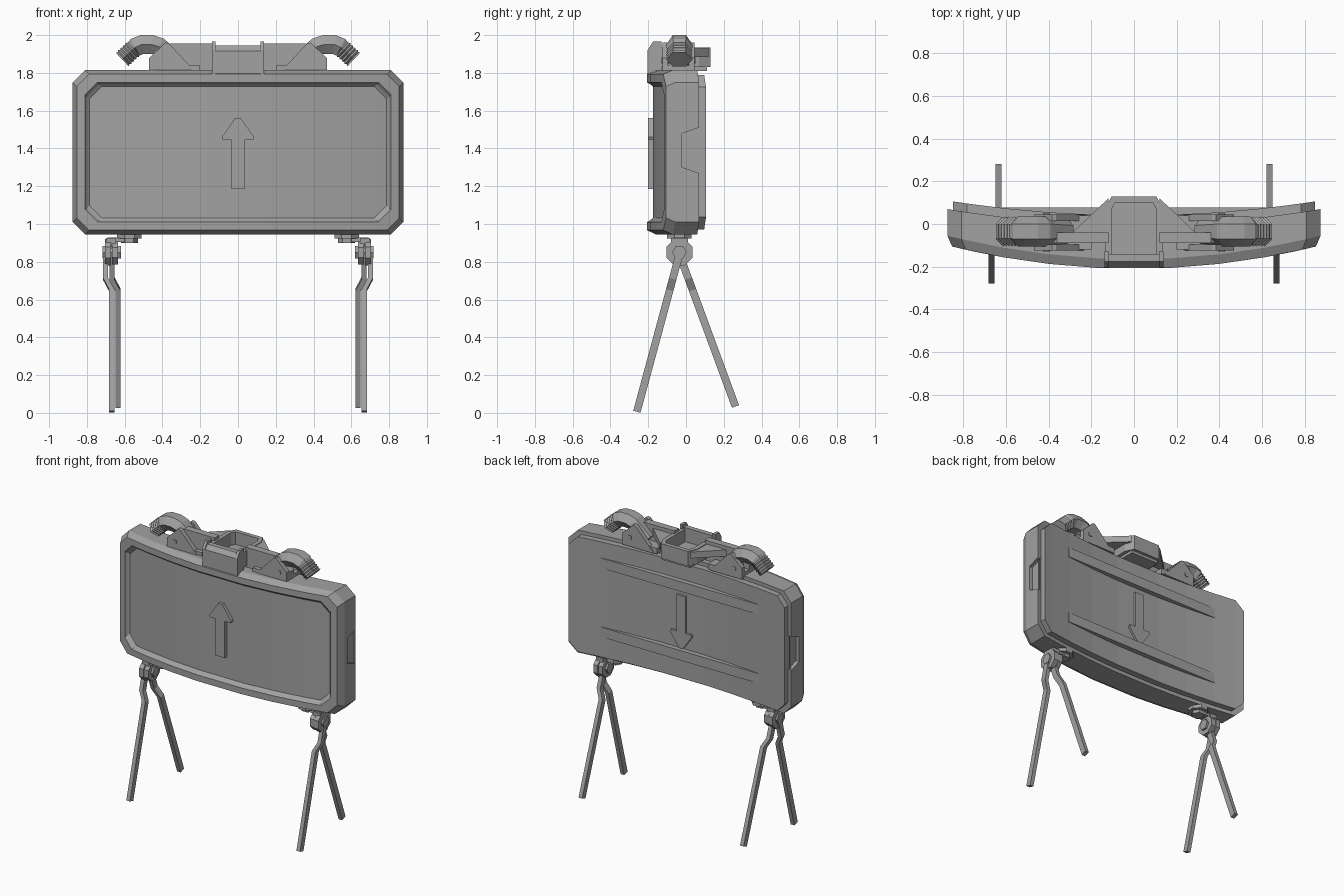
import bpy, bmesh, math
from mathutils import Vector

cube = bpy.data.objects.get("Cube")
if cube:
    bpy.data.objects.remove(cube, do_unlink=True)

grey = bpy.data.materials.new("matte_grey")
grey.use_nodes = True
grey.diffuse_color = (0.36, 0.36, 0.36, 1)
grey.node_tree.nodes["Principled BSDF"].inputs["Base Color"].default_value = (0.36, 0.36, 0.36, 1)

HALF, LOW, HIGH, CHAMFER = 0.875, 0.945, 1.815, 0.065


def make(name, verts, faces):
    bm = bmesh.new()
    vs = [bm.verts.new(v) for v in verts]
    for f in faces:
        bm.faces.new([vs[i] for i in f])
    bmesh.ops.recalc_face_normals(bm, faces=bm.faces[:])
    mesh = bpy.data.meshes.new(name)
    bm.to_mesh(mesh)
    bm.free()
    mesh.materials.append(grey)
    obj = bpy.data.objects.new(name, mesh)
    bpy.context.scene.collection.objects.link(obj)
    return obj


def loft(name, rings, caps=True):
    """Skin equal-sized rings and close both ends."""
    n = len(rings[0])
    faces = [(r * n + i, r * n + (i + 1) % n, (r + 1) * n + (i + 1) % n, (r + 1) * n + i)
             for r in range(len(rings) - 1) for i in range(n)]
    if caps:
        faces += [tuple(range(n)), tuple((len(rings) - 1) * n + i for i in range(n))]
    return make(name, [v for ring in rings for v in ring], faces)


def prism(name, axis, pts, lo, hi):
    """Extrude a 2D outline along an axis."""
    place = {"x": lambda p, t: (t, p[0], p[1]),
             "y": lambda p, t: (p[0], t, p[1]),
             "z": lambda p, t: (p[0], p[1], t)}[axis]
    return loft(name, [[place(p, t) for p in pts] for t in (lo, hi)])


def box(name, x0, x1, y0, y1, z0, z1):
    return prism(name, "z", [(x0, y0), (x1, y0), (x1, y1), (x0, y1)], z0, z1)


def circle(cx, cy, r, n, turn=0.0):
    return [(cx + r * math.cos(turn + math.tau * i / n),
             cy + r * math.sin(turn + math.tau * i / n)) for i in range(n)]


def sweep(name, path, side, profile, scales=None):
    """Carry a cross-section along a path."""
    path, side, rings = [Vector(p) for p in path], Vector(side), []
    for i, p in enumerate(path):
        tangent = (path[min(i + 1, len(path) - 1)] - path[max(i - 1, 0)]).normalized()
        up = tangent.cross(side).normalized()
        k = scales[i] if scales else 1
        rings.append([p + side * u * k + up * v * k for u, v in profile])
    return loft(name, rings)


# Bowed body: one chamfered outline stepped through its depth
def bowed_ring(inset, y_end, bow):
    w, c = HALF - inset, CHAMFER
    half = [w, w - c, 0.61, 0.4, 0.175]
    xs = [-x for x in half] + half[::-1]
    ys = [y_end - bow * (1 - (x / HALF) ** 2) for x in xs]
    cut = [c if abs(x) == w else 0 for x in xs]
    top = [(x, y, HIGH - inset - d) for x, y, d in zip(xs, ys, cut)]
    low = [(x, y, LOW + inset + d) for x, y, d in zip(xs, ys, cut)]
    return top + low[::-1]


layers = [(0.088, -0.07, 0.11), (0.074, -0.085, 0.11), (0.066, -0.10, 0.11),
          (0.022, -0.10, 0.11), (0.0, -0.055, 0.11), (0.0, 0.07, 0.075),
          (0.026, 0.07, 0.075), (0.026, 0.11, 0.07)]
rings = [bowed_ring(*layer) for layer in layers]
n = len(rings[0])
faces = [(r * n + i, r * n + (i + 1) % n, (r + 1) * n + (i + 1) % n, (r + 1) * n + i)
         for r in range(len(rings) - 1) for i in range(n)]
for base in (0, (len(rings) - 1) * n):
    faces += [(base + i, base + i + 1, base + n - 2 - i, base + n - 1 - i)
              for i in range(n // 2 - 1)]
body = make("curved_body", [v for ring in rings for v in ring], faces)

# Notches in both ends of the body
for s in (1, -1):
    cutter = prism("notch_cutter", "x", [(-0.02, 1.30), (0.068, 1.27), (0.068, 1.51), (-0.02, 1.48)],
                   s * 0.85, s * 0.95)
    cutter.hide_render = True
    mod = body.modifiers.new("notch", "BOOLEAN")
    mod.operation, mod.solver, mod.object = "DIFFERENCE", "EXACT", cutter
    bpy.context.view_layer.objects.active = body
    bpy.ops.object.modifier_apply(modifier=mod.name)
    bpy.data.objects.remove(cutter, do_unlink=True)

# Raised arrows: up on the front, down on the back
arrow = [(0.035, -0.19), (0.035, 0.07), (0.08, 0.07), (0.086, 0.085), (0.015, 0.185)]
arrow += [(-x, z) for x, z in reversed(arrow)]
prism("front_arrow", "y", [(x, 1.375 + z) for x, z in arrow], -0.2, -0.16)
prism("back_arrow", "y", [(x, 1.375 - z) for x, z in arrow], 0.02, 0.058)

# Straight ribs bridging the hollow back
for name, z in (("upper_back_rib", 1.64), ("lower_back_rib", 1.15)):
    prism(name, "z", [(-0.62, 0.0), (0.62, 0.0), (0.62, 0.078), (-0.62, 0.078)], z - 0.035, z + 0.035)

# Sight: front plate, open frame and floor
prism("sight_front", "x", [(-0.2, 1.78), (-0.2, 1.915), (-0.175, 1.945), (-0.14, 1.945), (-0.14, 1.78)],
      -0.135, 0.135)
box("sight_floor", -0.11, 0.11, -0.15, 0.11, 1.81, 1.845)

for s, tag in ((1, "left_"), (-1, "right_")):
    def flip(pts):
        return [(s * x, v) for x, v in pts]

    prism(tag + "sight_rim", "x", [(-0.203, 1.78), (-0.203, 1.92), (-0.175, 1.965), (-0.13, 1.965), (-0.13, 1.78)],
          s * 0.118, s * 0.138)
    prism(tag + "sight_frame", "z",
          flip([(0, 0.13), (0.105, 0.13), (0.135, 0.07), (0.135, -0.15), (0.105, -0.15),
                (0.105, 0.07), (0.09, 0.1), (0, 0.1)]), 1.83, 1.935)

    # Wing wall and sloping gusset beside the sight
    prism(tag + "wing_wall", "y", flip([(0.12, 1.8), (0.47, 1.8), (0.47, 1.87), (0.36, 1.955), (0.12, 1.955)]),
          -0.09, -0.04)
    prism(tag + "gusset", "z", flip([(0.12, -0.06), (0.31, -0.06), (0.12, 0.12)]), 1.885, 1.93)

    # Socket bracket: two triangular cheeks and a base
    cheek = flip([(0.22, 1.8), (0.47, 1.8), (0.47, 1.88), (0.385, 1.96), (0.365, 1.955)])
    prism(tag + "front_cheek", "y", cheek, -0.125, -0.095)
    prism(tag + "back_cheek", "y", cheek, 0.015, 0.045)
    box(tag + "socket_base", s * 0.2, s * 0.47, -0.12, 0.04, 1.8, 1.84)
    prism(tag + "cheek_pin", "y", circle(s * 0.41, 1.865, 0.016, 8), -0.13, 0.05)

    # Bent cap with a ridged grip
    path = [(0.31, 1.85), (0.42, 1.94), (0.455, 1.95), (0.51, 1.95), (0.545, 1.935)]
    scales = [0.8, 1, 1, 1, 1]
    for i in range(10):
        t = i / 9
        path.append((0.553 + 0.06 * t, 1.928 - 0.057 * t))
        scales.append(1.0 if i % 2 else 0.88)
    profile = [(0.07, 0), (0.035, 0.05), (-0.035, 0.05), (-0.07, 0), (-0.035, -0.05), (0.035, -0.05)]
    sweep(tag + "bent_cap", [(s * x, -0.035, z) for x, z in path], (0, 1, 0), profile, scales)

    # Pivot under the body
    prism(tag + "pivot_disc", "z", circle(s * 0.575, -0.035, 0.07, 8, math.pi / 8), 0.922, 0.95)
    prism(tag + "pivot_nut", "z", circle(s * 0.575, -0.035, 0.045, 6), 0.9, 0.93)
    box(tag + "pivot_arm", s * 0.575, s * 0.69, -0.07, 0.0, 0.905, 0.928)
    prism(tag + "outer_knuckle", "x", circle(-0.035, 0.85, 0.075, 8, math.pi / 8), s * 0.672, s * 0.705)
    prism(tag + "inner_knuckle", "x", circle(-0.035, 0.85, 0.07, 8, math.pi / 8), s * 0.635, s * 0.668)
    prism(tag + "hinge_bolt", "x", circle(-0.035, 0.85, 0.038, 6), s * 0.62, s * 0.718)
    box(tag + "hinge_neck", s * 0.645, s * 0.7, -0.08, 0.01, 0.87, 0.925)

    # Splayed legs with a sideways kink
    strip = [(0.014, 0.02), (-0.014, 0.02), (-0.014, -0.02), (0.014, -0.02)]
    for leg, x, foot_y, foot_z in (("front_leg", 0.669, -0.26, 0.006), ("back_leg", 0.635, 0.262, 0.034)):
        points = []
        for z, shift in ((0.84, 0.032), (0.71, 0.032), (0.65, 0), (foot_z, 0)):
            t = (0.84 - z) / (0.84 - foot_z)
            points.append((s * (x + shift), -0.035 + (foot_y + 0.035) * t, z))
        rings = []
        slope = Vector((0, foot_y + 0.035, foot_z - 0.84)).normalized()
        across = slope.cross(Vector((1, 0, 0)))
        for p in points:
            rings.append([Vector(p) + Vector((u, 0, 0)) + across * v for u, v in strip])
        loft(tag + leg, rings)
